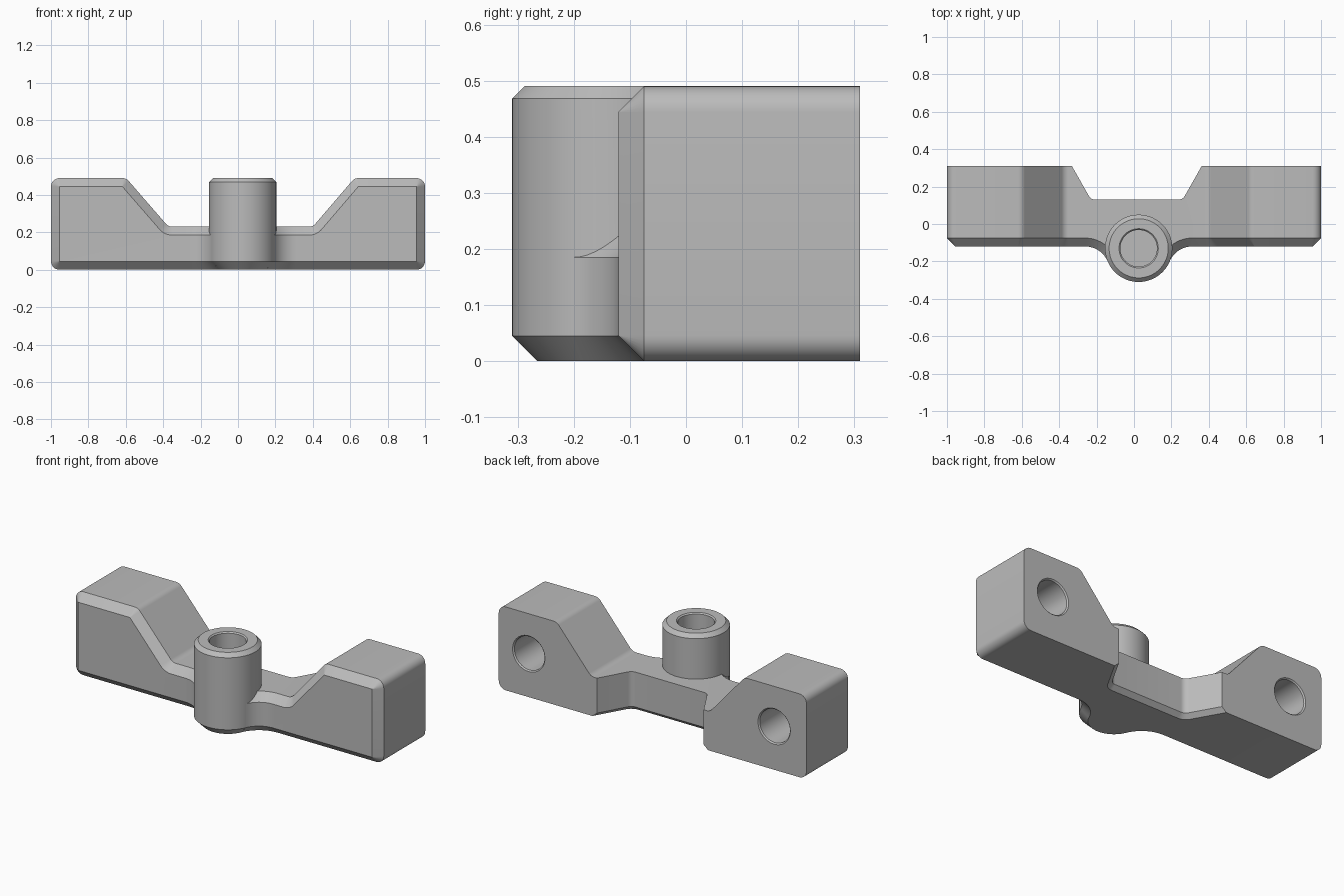
import bpy
import bmesh
import math
from mathutils import Vector

cube = bpy.data.objects.get("Cube")
if cube:
    bpy.data.objects.remove(cube, do_unlink=True)

steel = bpy.data.materials.new("plain grey")
steel.use_nodes = True
GREY = (0.5, 0.5, 0.5, 1)
steel.diffuse_color = GREY
steel.node_tree.nodes["Principled BSDF"].inputs["Base Color"].default_value = GREY

CH = 0.045                      # main chamfer
BOSS = Vector((0.025, -0.13))   # boss centre in plan
BOSS_R = 0.18
FLOOR = 0.23


def rounded(corners, radius, inset=0.0, steps=8):
    """Counter-clockwise outline with filleted corners, offset inward."""
    out = []
    pts = [Vector(c) for c in corners]
    for i, p in enumerate(pts):
        a = (p - pts[i - 1]).normalized()
        b = (pts[(i + 1) % len(pts)] - p).normalized()
        n1, n2 = Vector((-a.y, a.x)), Vector((-b.y, b.x))
        s = 1 if a.cross(b) > 0 else -1
        centre = p + (n1 + n2) * (s * radius / (1 + n1.dot(n2)))
        turn = math.atan2(a.cross(b), a.dot(b))
        for k in range(steps + 1):
            t = turn * k / steps
            n = Vector((n1.x * math.cos(t) - n1.y * math.sin(t),
                        n1.x * math.sin(t) + n1.y * math.cos(t)))
            out.append(centre - n * (s * (radius - s * inset)))
    return out


def loft(name, loops):
    """Closed solid through rings of equal point count."""
    bm = bmesh.new()
    rings = [[bm.verts.new(v) for v in ring] for ring in loops]
    bm.faces.new(rings[0])
    bm.faces.new(rings[-1])
    for lo, hi in zip(rings, rings[1:]):
        for i in range(len(lo)):
            j = (i + 1) % len(lo)
            bm.faces.new((lo[i], lo[j], hi[j], hi[i]))
    bmesh.ops.recalc_face_normals(bm, faces=bm.faces)
    mesh = bpy.data.meshes.new(name)
    bm.to_mesh(mesh)
    bm.free()
    mesh.materials.append(steel)
    obj = bpy.data.objects.new(name, mesh)
    bpy.context.collection.objects.link(obj)
    return obj


def turned(name, profile, place, sides=72):
    """Turned solid from (radius, height) pairs; place maps u, v, h to space."""
    return loft(name, [[place(r * math.cos(k * math.tau / sides),
                              r * math.sin(k * math.tau / sides), h)
                        for k in range(sides)] for r, h in profile])


def combine(target, tool, operation):
    mod = target.modifiers.new(operation, "BOOLEAN")
    mod.operation = operation
    mod.solver = "EXACT"
    mod.object = tool
    tool.hide_render = True
    bpy.context.view_layer.update()
    graph = bpy.context.evaluated_depsgraph_get()
    mesh = bpy.data.meshes.new_from_object(target.evaluated_get(graph))
    target.modifiers.clear()
    target.data = mesh
    bpy.data.objects.remove(tool, do_unlink=True)


# Beam: stepped front outline with a chamfered front edge
outline = [(-1, 0), (1, 0), (1, 0.49), (0.623, 0.49), (0.4, FLOOR),
           (-0.372, FLOOR), (-0.598, 0.49), (-1, 0.49)]
beam = loft("bracket_body", [
    [(p.x, y, p.y) for p in rounded(outline, CH + 0.001, d)]
    for y, d in ((0.31, 0), (-0.12 + CH, 0), (-0.12, CH))])

# Curved webs blending the beam front into the boss
FILLET = 0.131
reach = BOSS_R + FILLET
drop = (-0.12 - FILLET) - BOSS.y
side = math.sqrt(reach ** 2 - drop ** 2)
end = math.atan2(-drop, side)


def web_ring(z, inset):
    right = []
    for k in range(13):
        a = math.pi / 2 + (math.pi / 2 - end) * k / 12
        right.append((side + (FILLET + inset) * math.cos(a),
                      BOSS.y + drop + (FILLET + inset) * math.sin(a)))
    right.insert(0, (side, 0.0))
    both = right + [(-x, y) for x, y in reversed(right)]
    return [(BOSS.x + x, y, z) for x, y in both]


web = loft("web", [web_ring(0, CH), web_ring(CH, 0),
                   web_ring(FLOOR - CH, 0), web_ring(FLOOR, CH)])
combine(beam, web, "UNION")

# Upright round boss
def upright(u, v, h):
    return (BOSS.x + u, BOSS.y + v, h)


boss = turned("boss", [(BOSS_R - CH, 0), (BOSS_R, CH), (BOSS_R, 0.468),
                       (BOSS_R - 0.022, 0.49)], upright)
combine(beam, boss, "UNION")

# Recess in the back between the two blocks, flared along the underside
recess = [(-0.23, 0.13), (0.26, 0.13), (0.413, 0.4), (-0.383, 0.4)]
cutter = loft("recess_cutter", [
    [(p.x, p.y, z) for p in rounded(recess, 0.04, d)]
    for z, d in ((-0.01, -0.035), (0.025, 0), (0.6, 0))])
combine(beam, cutter, "DIFFERENCE")

# Blind holes: one down the boss, one in the back of each block
HOLE = [(0.115, 0.01), (0.098, -0.007), (0.098, -0.33)]
bore = turned("bore_cutter", HOLE,
              lambda u, v, h: upright(u, v, 0.49 + h), 48)
combine(beam, bore, "DIFFERENCE")
for x in (-0.79, 0.805):
    hole = turned("hole_cutter", HOLE,
                  lambda u, v, h: (x + u, 0.31 + h, 0.255 + v), 48)
    combine(beam, hole, "DIFFERENCE")

# Smooth fillets, crisp chamfers
bpy.ops.object.select_all(action="DESELECT")
beam.select_set(True)
bpy.context.view_layer.objects.active = beam
bpy.ops.object.shade_smooth_by_angle(angle=math.radians(25))
